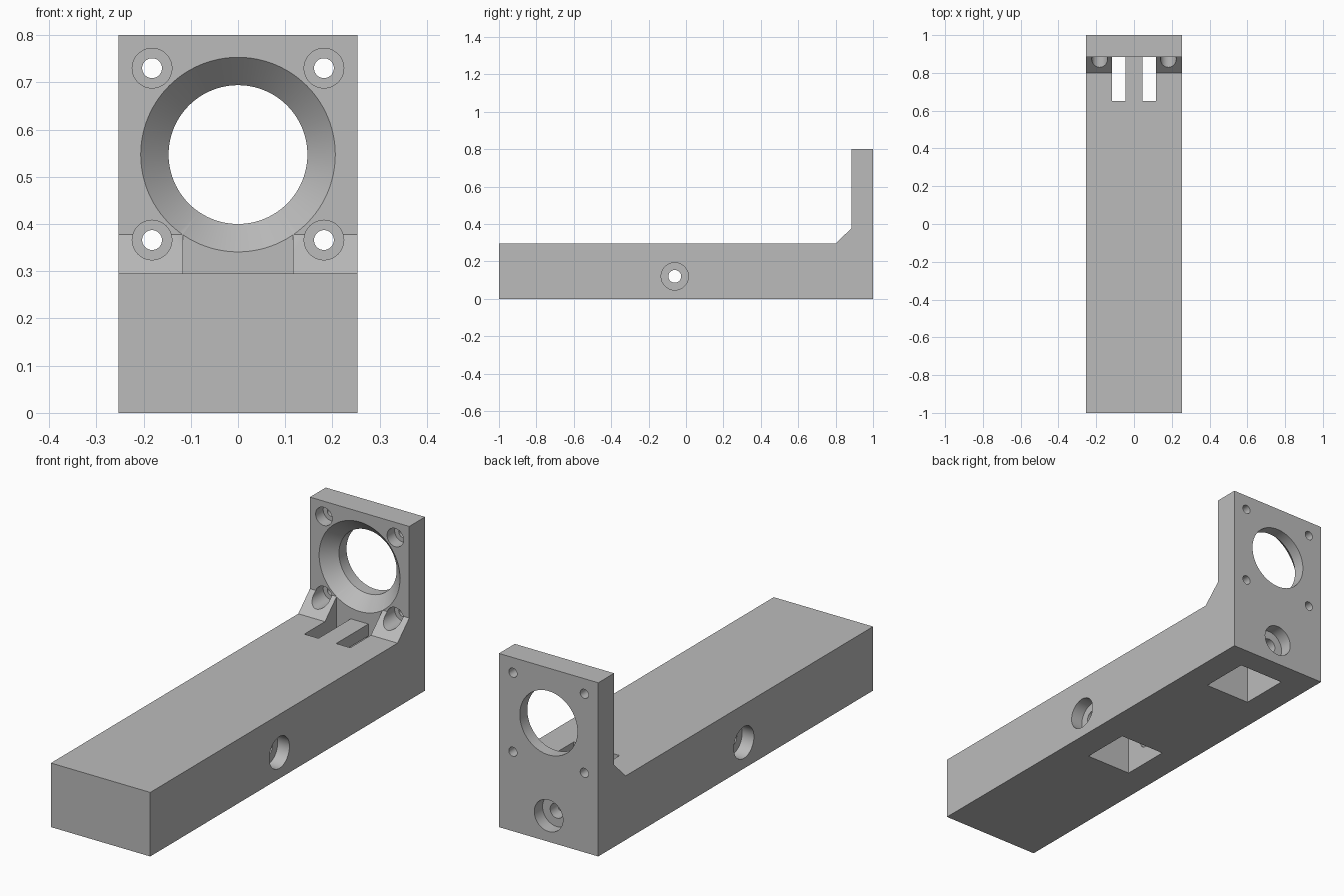
import bpy
import bmesh
from math import radians
from mathutils import Matrix, Vector

if "Cube" in bpy.data.objects:
    bpy.data.objects.remove(bpy.data.objects["Cube"], do_unlink=True)

HALF_W, TOP, PLATE_TOP, PLATE_Y = 0.253, 0.295, 0.8, 0.885
POCKET_W, POCKET_TOP = 0.117, 0.24

grey = bpy.data.materials.new("mid grey")
grey.use_nodes = True
grey.diffuse_color = (0.5, 0.5, 0.5, 1)
grey.node_tree.nodes["Principled BSDF"].inputs["Base Color"].default_value = (0.5, 0.5, 0.5, 1)


def finish(name, bm):
    bmesh.ops.recalc_face_normals(bm, faces=bm.faces)
    mesh = bpy.data.meshes.new(name)
    bm.to_mesh(mesh)
    bm.free()
    obj = bpy.data.objects.new(name, mesh)
    bpy.context.collection.objects.link(obj)
    mesh.materials.append(grey)
    return obj


def extruded(name, profile, x0, x1):
    """Side profile of (y, z) points, swept along x."""
    bm = bmesh.new()
    face = bm.faces.new([bm.verts.new((x0, y, z)) for y, z in profile])
    swept = bmesh.ops.extrude_face_region(bm, geom=[face])["geom"]
    verts = [v for v in swept if isinstance(v, bmesh.types.BMVert)]
    bmesh.ops.translate(bm, vec=(x1 - x0, 0, 0), verts=verts)
    return finish(name, bm)


def box(name, x0, x1, y0, y1, z0, z1):
    return extruded(name, [(y0, z0), (y1, z0), (y1, z1), (y0, z1)], x0, x1)


def turned(name, steps, origin, direction, segments=64):
    """Turned shape from (depth, radius) steps along a direction."""
    bm = bmesh.new()
    rings = []
    for depth, radius in steps:
        circle = bmesh.ops.create_circle(bm, segments=segments, radius=radius)["verts"]
        bmesh.ops.translate(bm, vec=(0, 0, depth), verts=circle)
        rings.append(circle)
    for a, b in zip(rings, rings[1:]):
        for i in range(segments):
            j = (i + 1) % segments
            bm.faces.new((a[i], a[j], b[j], b[i]))
    bm.faces.new(rings[0])
    bm.faces.new(rings[-1])
    turn = Vector(direction).to_track_quat("Z", "Y").to_matrix().to_4x4()
    bm.transform(Matrix.Translation(origin) @ turn)
    return finish(name, bm)


def combine(body, tool, operation):
    """Apply a boolean and remove the helper object."""
    mod = body.modifiers.new("combine", "BOOLEAN")
    mod.operation, mod.solver, mod.object = operation, "EXACT", tool
    tool.hide_render = True
    graph = bpy.context.evaluated_depsgraph_get()
    result = bpy.data.meshes.new_from_object(body.evaluated_get(graph))
    body.modifiers.clear()
    body.data = result
    bpy.data.objects.remove(tool, do_unlink=True)


# Base bar with upright end plate
body = extruded("mounting_bracket", [(-1, 0), (1, 0), (1, PLATE_TOP), (PLATE_Y, PLATE_TOP),
                                     (PLATE_Y, TOP), (-1, TOP)], -HALF_W, HALF_W)

# Sloped corner gussets
for side in (-1, 1):
    x0, x1 = sorted((side * POCKET_W, side * HALF_W))
    wedge = extruded("gusset", [(0.8, TOP), (PLATE_Y, 0.378), (0.92, 0.378),
                                (0.92, 0.25), (0.8, 0.25)], x0, x1)
    combine(body, wedge, "UNION")

# Square pockets in the underside
for y0, y1 in ((0.65, PLATE_Y), (-0.177, 0.057)):
    combine(body, box("pocket", -POCKET_W, POCKET_W, y0, y1, -0.05, POCKET_TOP), "DIFFERENCE")

# Twin slots through the top into the end pocket
for side in (-1, 1):
    x0, x1 = sorted((side * 0.045, side * POCKET_W))
    combine(body, box("slot", x0, x1, 0.65, PLATE_Y, 0.1, 0.34), "DIFFERENCE")

# Tapered round opening in the plate
opening = turned("opening", [(-0.005, 0.211), (0.06, 0.147), (0.2, 0.147)],
                 (0, PLATE_Y, 0.547), (0, 1, 0), 96)
combine(body, opening, "DIFFERENCE")

# Counterbored screw holes at the plate corners
for x in (-0.182, 0.182):
    for z in (0.366, 0.73):
        screw = turned("screw_hole", [(-0.15, 0.042), (0.055, 0.042), (0.055, 0.021), (0.2, 0.021)],
                       (x, PLATE_Y, z), (0, 1, 0), 48)
        combine(body, screw, "DIFFERENCE")

# Larger counterbored holes from both sides and the back into the pockets
for origin, direction in (((HALF_W, -0.06, 0.12), (-1, 0, 0)),
                          ((-HALF_W, -0.06, 0.12), (1, 0, 0)),
                          ((0, 1, 0.12), (0, -1, 0))):
    bolt = turned("bolt_hole", [(-0.05, 0.073), (0.06, 0.073), (0.06, 0.034), (0.2, 0.034)],
                  origin, direction, 48)
    combine(body, bolt, "DIFFERENCE")

# Single colour, smooth round walls with sharp edges
body.data.materials.clear()
body.data.materials.append(grey)
bpy.ops.object.select_all(action="DESELECT")
body.select_set(True)
bpy.context.view_layer.objects.active = body
bpy.ops.object.shade_smooth_by_angle(angle=radians(30))
